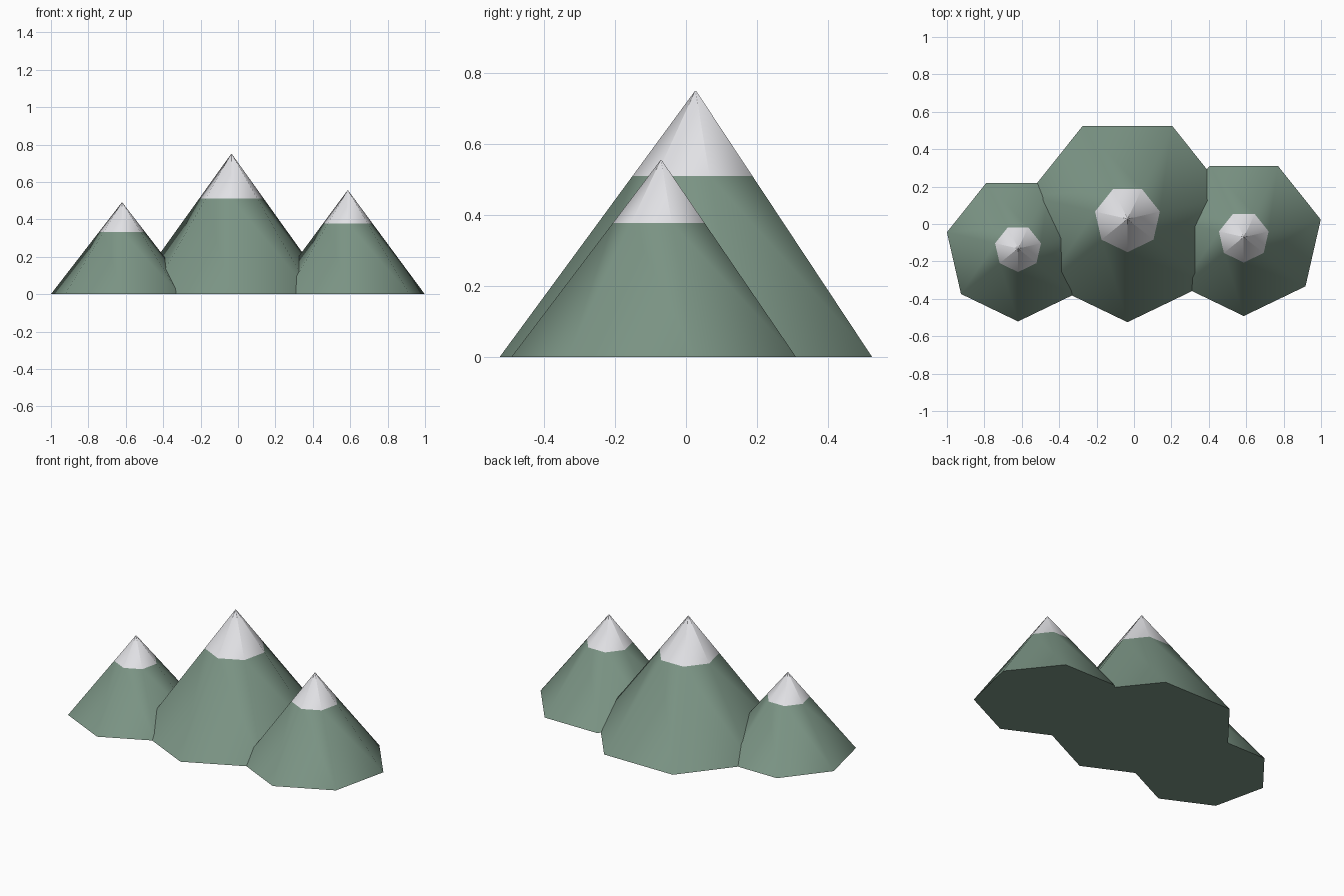
import bpy
import bmesh
import math
from mathutils import Matrix

cube = bpy.data.objects.get("Cube")
if cube:
    bpy.data.objects.remove(cube, do_unlink=True)


def make_material(name, colour):
    mat = bpy.data.materials.new(name)
    mat.use_nodes = True
    mat.diffuse_color = colour
    bsdf = next(n for n in mat.node_tree.nodes if n.type == "BSDF_PRINCIPLED")
    bsdf.inputs["Base Color"].default_value = colour
    bsdf.inputs["Roughness"].default_value = 0.9
    return mat


green = make_material("mountain_green", (0.20, 0.30, 0.235, 1))
snow = make_material("snow_white", (0.80, 0.80, 0.83, 1))

SIDES = 7
SNOW_LINE = 0.68  # share of the height where the snow starts


def mountain(name, x, y, radius, height):
    """Seven-sided cone, cut at the snow line, one corner facing the front."""
    bm = bmesh.new()
    bmesh.ops.create_cone(
        bm, cap_ends=True, segments=SIDES, radius1=radius, radius2=0.0015,
        depth=height,
        matrix=Matrix.Translation((0, 0, height / 2)) @ Matrix.Rotation(math.pi, 4, "Z"))
    # Keep the front corner exact whatever angle the primitive starts from
    front = min((v for v in bm.verts if v.co.z < height / 2), key=lambda v: v.co.y)
    turn = -math.pi / 2 - math.atan2(front.co.y, front.co.x)
    bmesh.ops.rotate(bm, verts=bm.verts, matrix=Matrix.Rotation(turn, 3, "Z"))

    # Snow line
    line = height * SNOW_LINE
    bmesh.ops.bisect_plane(bm, geom=bm.verts[:] + bm.edges[:] + bm.faces[:],
                           plane_co=(0, 0, line), plane_no=(0, 0, 1))
    for face in bm.faces:
        face.material_index = int(face.calc_center_median().z > line)

    mesh = bpy.data.meshes.new(name)
    bm.to_mesh(mesh)
    bm.free()
    mesh.materials.append(green)
    mesh.materials.append(snow)
    obj = bpy.data.objects.new(name, mesh)
    obj.location = (x, y, 0)
    bpy.context.collection.objects.link(obj)

    # Soft slopes, sharp base rim
    bpy.ops.object.select_all(action="DESELECT")
    obj.select_set(True)
    bpy.context.view_layer.objects.active = obj
    bpy.ops.object.shade_smooth_by_angle(angle=math.radians(50))


mountain("middle_mountain", -0.035, 0.027, 0.552, 0.75)
mountain("right_mountain", -0.62, -0.131, 0.39, 0.49)
mountain("left_mountain", 0.587, -0.07, 0.422, 0.555)
